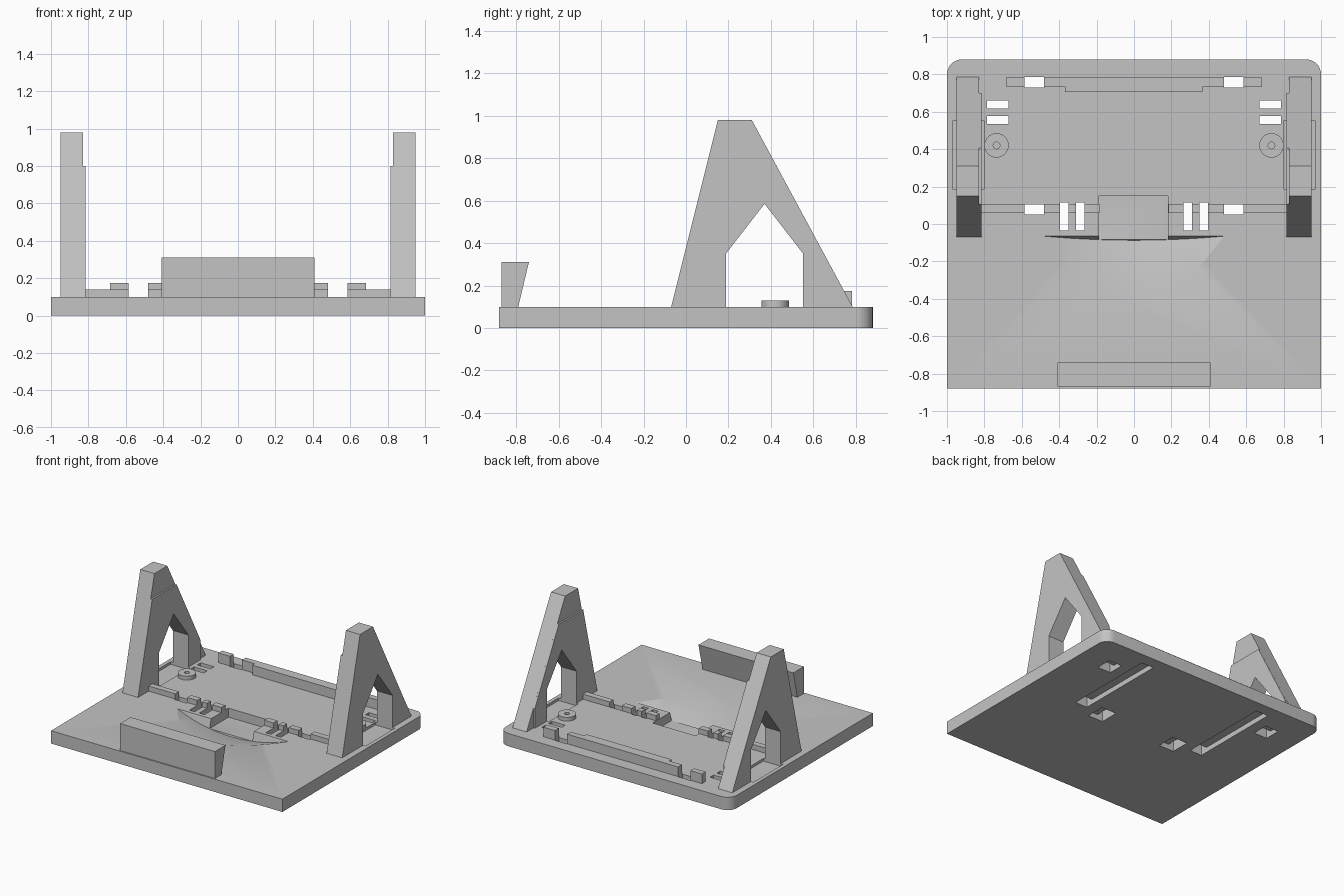
import bpy, bmesh, math
from mathutils import Vector

if "Cube" in bpy.data.objects:
    bpy.data.objects.remove(bpy.data.objects["Cube"])

grey = bpy.data.materials.new("plain_grey")
grey.diffuse_color = (0.55, 0.55, 0.55, 1)
grey.use_nodes = True
grey.node_tree.nodes["Principled BSDF"].inputs["Base Color"].default_value = grey.diffuse_color


def finish(name, bm):
    bmesh.ops.recalc_face_normals(bm, faces=bm.faces)
    me = bpy.data.meshes.new(name)
    bm.to_mesh(me)
    bm.free()
    me.materials.append(grey)
    ob = bpy.data.objects.new(name, me)
    bpy.context.collection.objects.link(ob)
    return ob


def prism(name, pts, axis, a, b):
    """Extrude a 2D outline along x (points are y,z) or z (points are x,y)."""
    bm = bmesh.new()
    place = (lambda p, t: (t, p[0], p[1])) if axis == "x" else (lambda p, t: (p[0], p[1], t))
    lo = [bm.verts.new(place(p, a)) for p in pts]
    hi = [bm.verts.new(place(p, b)) for p in pts]
    bm.faces.new(lo)
    bm.faces.new(hi)
    n = len(pts)
    for i in range(n):
        j = (i + 1) % n
        bm.faces.new((lo[i], lo[j], hi[j], hi[i]))
    return finish(name, bm)


def box(name, x0, x1, y0, y1, z0, z1):
    return prism(name, [(x0, y0), (x1, y0), (x1, y1), (x0, y1)], "z", z0, z1)


def cut(target, cutter):
    m = target.modifiers.new("cut", "BOOLEAN")
    m.operation, m.solver, m.object = "DIFFERENCE", "EXACT", cutter
    bpy.context.view_layer.objects.active = target
    bpy.ops.object.modifier_apply(modifier=m.name)
    bpy.data.objects.remove(cutter)


def cut_box(target, s, x0, x1, y0, y1, z0, z1):
    cut(target, box("cutter", *sorted((s * x0, s * x1)), y0, y1, z0, z1))


def smooth(ob):
    bpy.ops.object.select_all(action="DESELECT")
    ob.select_set(True)
    bpy.context.view_layer.objects.active = ob
    bpy.ops.object.shade_smooth_by_angle(angle=math.radians(20))


# Base plate with rounded rear corners
T = 0.10
R = 0.08
outline = [(-1, -0.88), (1, -0.88)]
for cx, start in ((1 - R, 0), (-1 + R, 90)):
    for i in range(9):
        t = math.radians(start + i * 90 / 8)
        outline.append((cx + R * math.cos(t), 0.88 - R + R * math.sin(t)))
plate = prism("base_plate", outline, "z", 0, T)

# Finger scoop: a tilted cylinder sinking toward its rear wall
tilt, depth, half = math.radians(15), 0.085, 0.48
rad = (half ** 2 + depth ** 2) / (2 * depth)
fwd = Vector((0, -math.cos(tilt), math.sin(tilt)))
up = Vector((0, math.sin(tilt), math.cos(tilt)))
bpy.ops.mesh.primitive_cylinder_add(
    vertices=256, radius=rad, depth=1,
    location=Vector((0, -0.065, T)) + up * (rad - depth) + fwd * 0.5,
    rotation=(math.pi / 2 - tilt, 0, 0))
cut(plate, bpy.context.object)

# Central channel running into the scoop
cut_box(plate, 1, -0.187, 0.183, -0.085, 0.15, 0.03, 0.3)

for s in (-1, 1):
    # Strap channel underneath, with a through hole at each end
    cut_box(plate, s, 0.48, 0.585, 0.05, 0.785, -0.1, 0.04)
    for y0, y1 in ((0.05, 0.105), (0.73, 0.785)):
        cut_box(plate, s, 0.48, 0.585, y0, y1, -0.1, 0.3)
    # Front pair of slots and the pocket joining them below
    cut_box(plate, s, 0.265, 0.395, -0.035, 0.115, -0.1, 0.04)
    for x0, x1 in ((0.265, 0.31), (0.35, 0.395)):
        cut_box(plate, s, x0, x1, -0.035, 0.115, -0.1, 0.3)
    # Side pair of slots and their pocket
    cut_box(plate, s, 0.67, 0.785, 0.535, 0.66, -0.1, 0.04)
    for y0, y1 in ((0.535, 0.577), (0.617, 0.66)):
        cut_box(plate, s, 0.67, 0.785, y0, y1, -0.1, 0.3)
    # Shallow recess under the tower opening
    cut_box(plate, s, 0.80, 0.97, 0.188, 0.552, 0.08, 0.3)
smooth(plate)

# Front stop with a leaning rear face
prism("front_stop", [(-0.87, T), (-0.79, T), (-0.74, 0.31), (-0.87, 0.31)], "x", -0.41, 0.41)

opening = [(0.552, T), (0.552, 0.35), (0.37, 0.585), (0.188, 0.35), (0.188, T)]
tower = [(-0.07, T), (0.15, 0.98), (0.31, 0.98), (0.785, T)] + opening
pad = [(-0.07, T), (0.105, 0.80), (0.407, 0.80), (0.70, 0.257), (0.70, T)] + opening

for s, side in ((-1, "left"), (1, "right")):
    # Side tower and its inner facing
    prism(side + "_tower", tower, "x", s * 0.95, s * 0.828)
    prism(side + "_tower_facing", pad, "x", s * 0.83, s * 0.815)

    # Front rail, broken by the holes and slots
    for i, (x0, x1) in enumerate(((0.585, 0.82), (0.395, 0.48), (0.31, 0.35), (0.185, 0.265))):
        box(f"{side}_front_rail_{i}", *sorted((s * x0, s * x1)), 0.06, 0.107, T, 0.14)

    # Rear rail end post
    box(side + "_rear_post", *sorted((s * 0.585, s * 0.685)), 0.735, 0.782, T, 0.175)

    # Round washer boss with a centre hole
    bpy.ops.mesh.primitive_cylinder_add(vertices=48, radius=0.065, depth=0.03,
                                        location=(s * 0.735, 0.42, T + 0.015))
    boss = bpy.context.object
    boss.name = side + "_boss"
    boss.data.materials.append(grey)
    bpy.ops.mesh.primitive_cylinder_add(vertices=24, radius=0.018, depth=0.2,
                                        location=(s * 0.735, 0.42, T))
    cut(boss, bpy.context.object)
    smooth(boss)

# Rear rail with its thicker middle
prism("rear_rail", [(-0.48, 0.782), (-0.48, 0.735), (-0.37, 0.735), (-0.37, 0.705),
                    (0.365, 0.705), (0.365, 0.735), (0.48, 0.735), (0.48, 0.782)], "z", T, 0.175)
